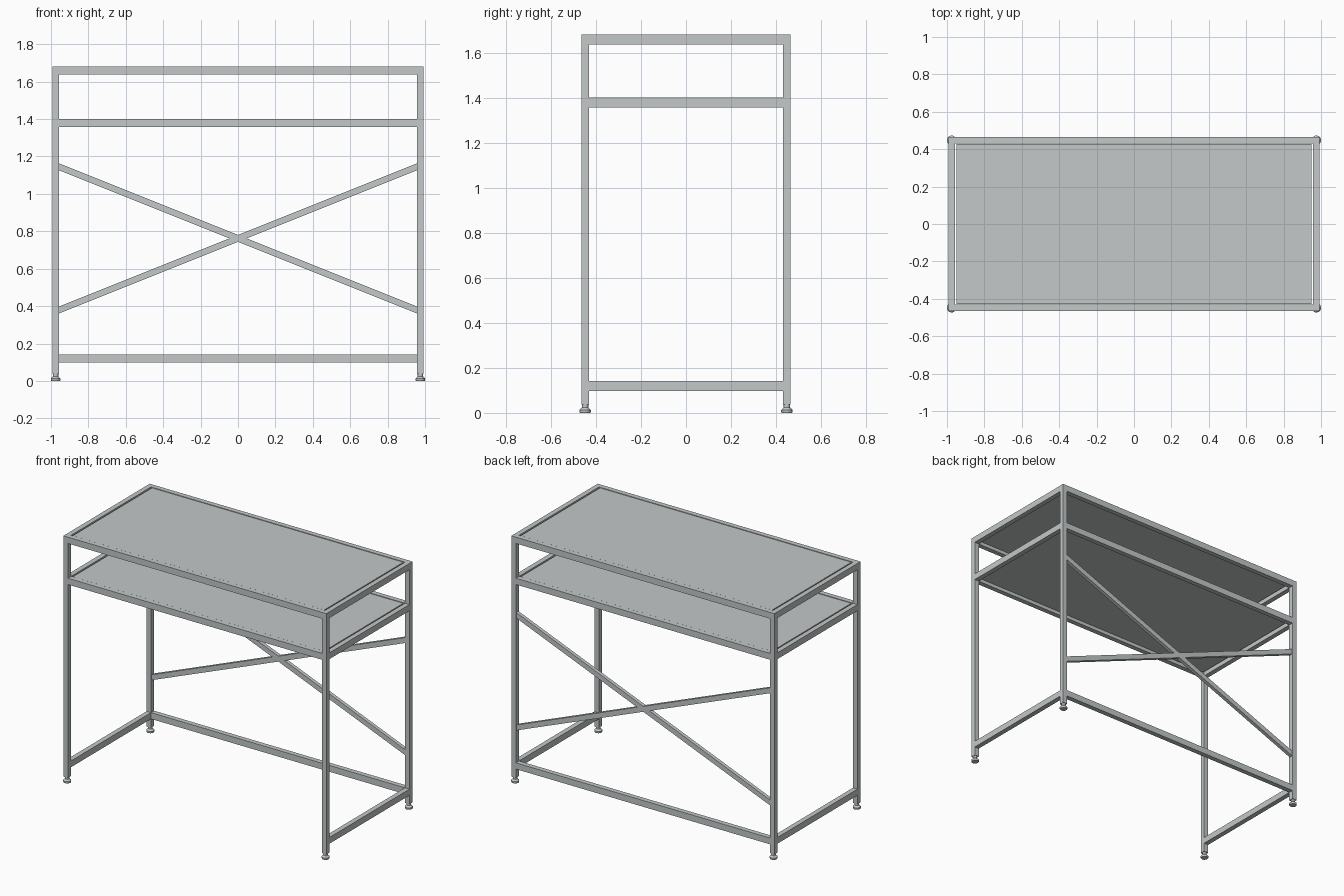
import bpy, bmesh, math
from mathutils import Matrix

if "Cube" in bpy.data.objects:
    bpy.data.objects.remove(bpy.data.objects["Cube"])

metal = bpy.data.materials.new("light_grey_metal")
metal.diffuse_color = (0.55, 0.58, 0.58, 1)
metal.use_nodes = True
metal.node_tree.nodes["Principled BSDF"].inputs["Base Color"].default_value = metal.diffuse_color

T = 0.034                 # tube width
PX, PY = 0.975, 0.448     # post centres
TOP, RAIL_H = 1.68, 0.043


def finish(name, bm):
    bmesh.ops.recalc_face_normals(bm, faces=bm.faces)
    me = bpy.data.meshes.new(name)
    bm.to_mesh(me)
    bm.free()
    me.materials.append(metal)
    ob = bpy.data.objects.new(name, me)
    bpy.context.collection.objects.link(ob)
    return ob


def box(name, centre, size, tilt=0.0):
    bm = bmesh.new()
    m = (Matrix.Translation(centre) @ Matrix.Rotation(tilt, 4, 'Y')
         @ Matrix.Diagonal((*size, 1)))
    bmesh.ops.create_cube(bm, size=1, matrix=m)
    return finish(name, bm)


def foot(name, x, y):
    # levelling foot turned around its axis
    prof = [(0, 0), (0.023, 0), (0.025, 0.004), (0.025, 0.013),
            (0.019, 0.019), (0.014, 0.024), (0.014, 0.04), (0, 0.04)]
    bm = bmesh.new()
    vs = [bm.verts.new((r, 0, z)) for r, z in prof]
    es = [bm.edges.new(p) for p in zip(vs, vs[1:])]
    bmesh.ops.spin(bm, geom=vs + es, cent=(0, 0, 0), axis=(0, 0, 1),
                   angle=2 * math.pi, steps=24)
    bmesh.ops.remove_doubles(bm, verts=bm.verts, dist=0.0001)
    ob = finish(name, bm)
    ob.location = (x, y, 0)
    bpy.context.view_layer.objects.active = ob
    ob.select_set(True)
    bpy.ops.object.shade_smooth_by_angle(angle=math.radians(35))
    ob.select_set(False)


# Posts and feet
for sx, side in ((-1, "left"), (1, "right")):
    for sy, end in ((-1, "front"), (1, "back")):
        box(f"{end}_{side}_post", (sx * PX, sy * PY, (TOP + 0.038) / 2),
            (T, T, TOP - 0.038))
        foot(f"{end}_{side}_foot", sx * PX, sy * PY)

# Rails around the top, the shelf and the base (base is open at the front)
LX, LY = 2 * PX - T, 2 * PY - T
for level, z in (("top", TOP), ("shelf", 1.40), ("base", 0.141)):
    zc = z - RAIL_H / 2
    for s, side in ((-1, "left"), (1, "right")):
        box(f"{level}_{side}_rail", (s * PX, 0, zc), (T, LY, RAIL_H))
    for s, end in ((-1, "front"), (1, "back")):
        if level != "base" or end == "back":
            box(f"{level}_{end}_rail", (0, s * PY, zc), (LX, T, RAIL_H))
    # Board set inside the frame with a narrow gap
    if level != "base":
        box(f"{level}_board", (0, 0, z - 0.012), (LX - 0.02, LY - 0.008, 0.02))

# Crossed braces at the back, ends cut flush with the posts
H = 0.0185
for s, name in ((1, "rising_brace"), (-1, "falling_brace")):
    bm = bmesh.new()
    bmesh.ops.create_cube(bm, size=1, matrix=Matrix.Translation((0, PY, 0.762))
                          @ Matrix.Diagonal((LX, 0.025, 2 * H, 1)))
    for v in bm.verts:
        v.co.z += s * 0.4 * v.co.x
    finish(name, bm)
